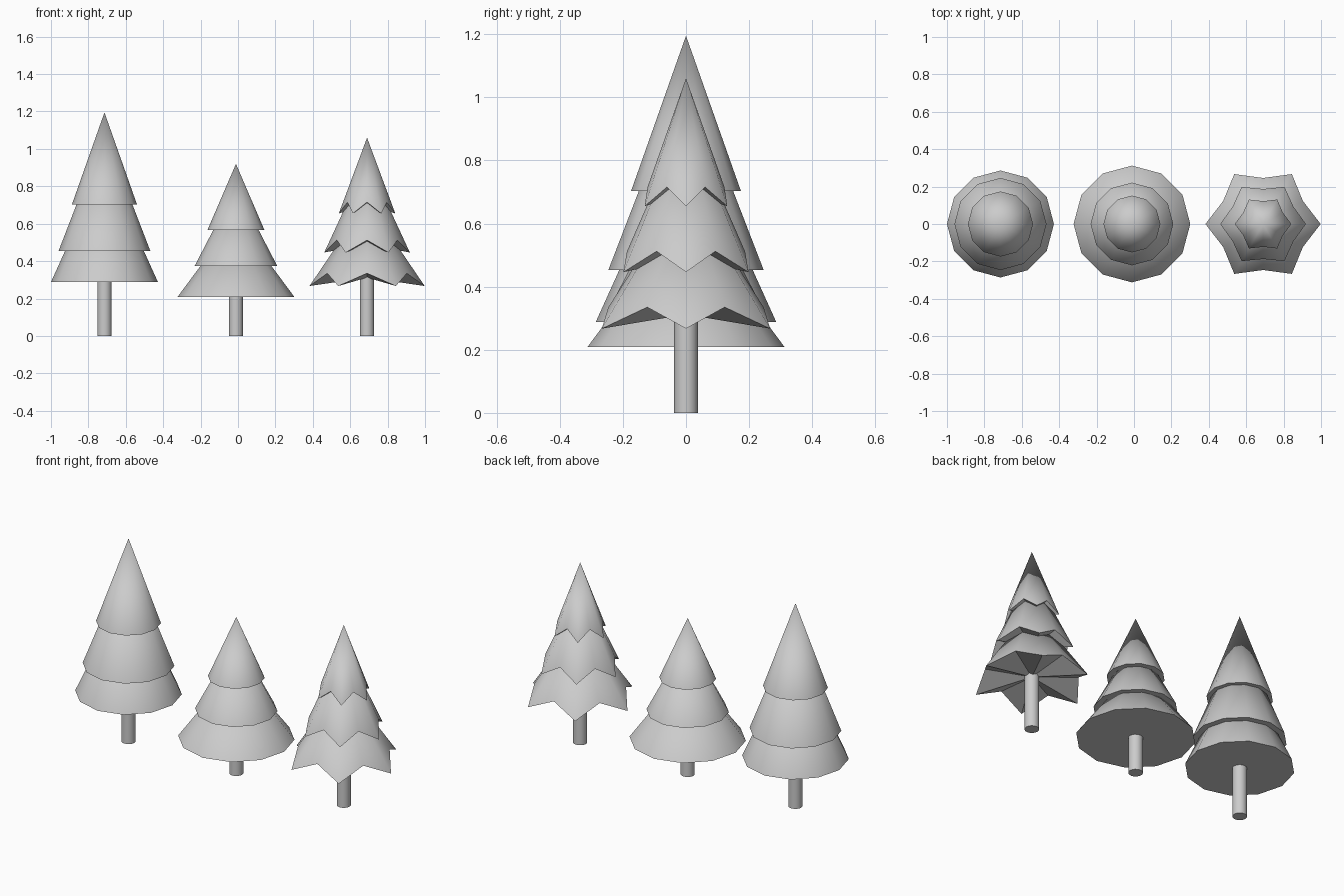
import bpy, bmesh, math

if "Cube" in bpy.data.objects:
    bpy.data.objects.remove(bpy.data.objects["Cube"])


def finish(bm, name, x):
    bmesh.ops.recalc_face_normals(bm, faces=bm.faces)
    me = bpy.data.meshes.new(name)
    bm.to_mesh(me)
    bm.free()
    ob = bpy.data.objects.new(name, me)
    ob.location.x = x
    bpy.context.collection.objects.link(ob)
    bpy.ops.object.select_all(action='DESELECT')
    ob.select_set(True)
    bpy.context.view_layer.objects.active = ob
    bpy.ops.object.shade_smooth_by_angle(angle=math.radians(40))
    return ob


def tier(name, x, tip, notch, base, apex):
    """12-sided cone; tip and notch are (radius, z) of alternating rim points."""
    bm = bmesh.new()
    rim = []
    for i in range(12):
        r, z = notch if i % 2 else tip
        a = math.tau * i / 12
        rim.append(bm.verts.new((r * math.cos(a), r * math.sin(a), z)))
    top = bm.verts.new((0, 0, apex))
    low = bm.verts.new((0, 0, base))
    for i in range(12):
        a, b = rim[i], rim[(i + 1) % 12]
        bm.faces.new((a, b, top))
        bm.faces.new((b, a, low))
    finish(bm, name, x)


def trunk(name, x, height, r=0.038):
    bm = bmesh.new()
    bmesh.ops.create_cone(bm, cap_ends=True, segments=16, radius1=r, radius2=r, depth=height)
    bmesh.ops.translate(bm, verts=bm.verts, vec=(0, 0, height / 2))
    finish(bm, name, x)


# Round-tiered trees: (radius, rim z, apex z) per tier
round_trees = {
    "tall_tree": (-0.714, [(0.286, 0.288, 0.92), (0.246, 0.453, 1.09), (0.174, 0.703, 1.195)]),
    "short_tree": (-0.011, [(0.312, 0.209, 0.63), (0.221, 0.374, 0.80), (0.152, 0.567, 0.92)]),
}
for name, (x, tiers) in round_trees.items():
    trunk(name + "_trunk", x, tiers[0][1] + 0.02)
    for n, (r, z, apex) in enumerate(tiers, 1):
        tier(f"{name}_tier_{n}", x, (r, z), (r, z), z, apex)

# Star-tiered tree: tips droop, notches rise
star = [((0.308, 0.267), (0.246, 0.335), 0.312, 0.72),
        ((0.229, 0.446), (0.187, 0.512), 0.49, 0.94),
        ((0.151, 0.655), (0.122, 0.715), 0.70, 1.06)]
trunk("star_tree_trunk", 0.69, 0.33)
for n, (tip, notch, base, apex) in enumerate(star, 1):
    tier(f"star_tree_tier_{n}", 0.69, tip, notch, base, apex)
